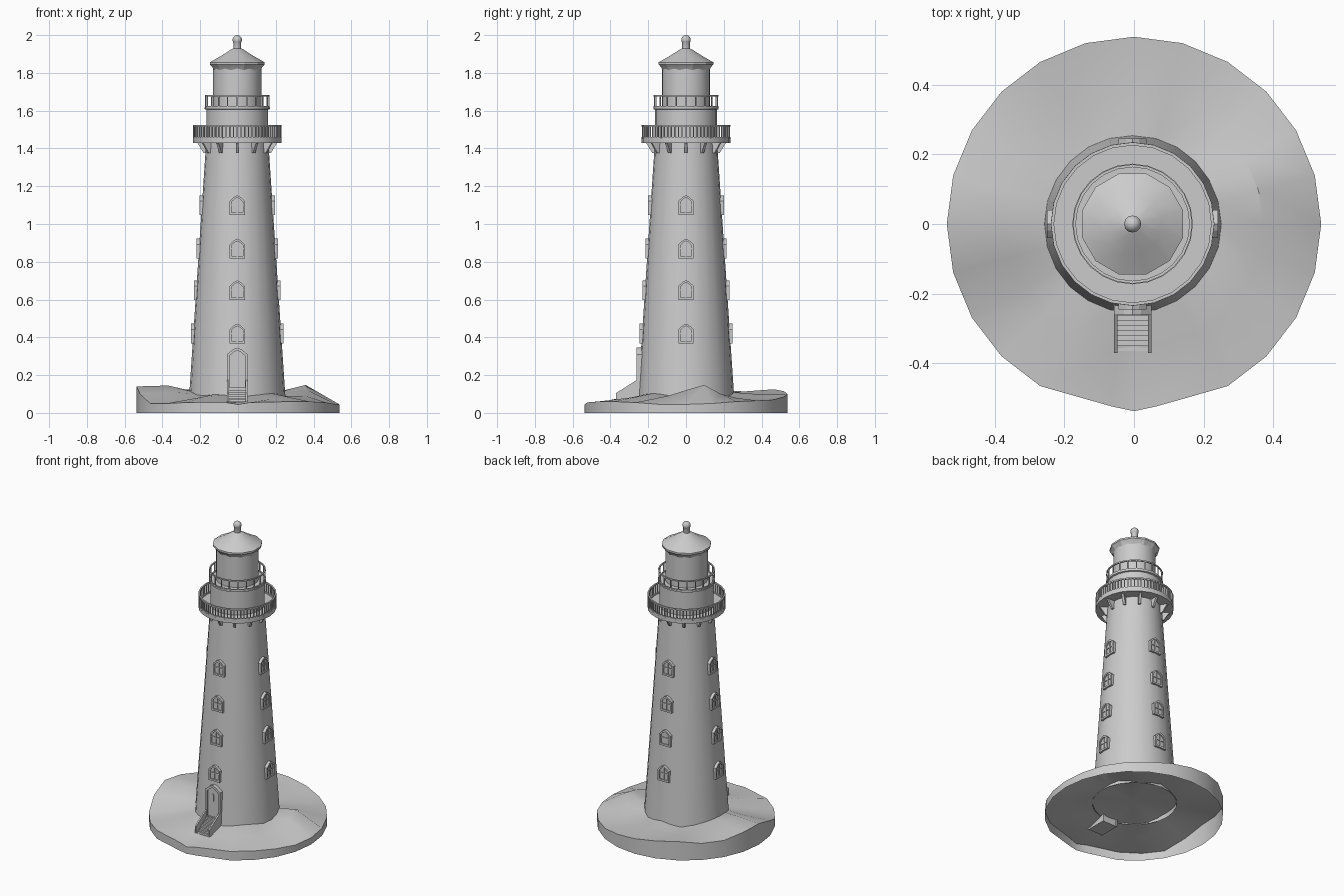
import bpy, bmesh
from math import sin, cos, pi, radians
from mathutils import Matrix, Vector

if "Cube" in bpy.data.objects:
    bpy.data.objects.remove(bpy.data.objects["Cube"])

CX = -0.004   # tower axis sits a hair off the island centre


def finish(name, bm, smooth=None, x=CX):
    bmesh.ops.recalc_face_normals(bm, faces=bm.faces)
    me = bpy.data.meshes.new(name)
    bm.to_mesh(me)
    bm.free()
    ob = bpy.data.objects.new(name, me)
    ob.location.x = x
    bpy.context.collection.objects.link(ob)
    if smooth:
        bpy.ops.object.select_all(action='DESELECT')
        ob.select_set(True)
        bpy.context.view_layer.objects.active = ob
        bpy.ops.object.shade_smooth_by_angle(angle=radians(smooth))
    return ob


def lathe(name, profile, n, smooth=35, turn=0.0, closed=False):
    """Revolve (radius, z) points; radius 0 collapses to a pole."""
    bm = bmesh.new()
    rings = []
    for r, z in profile:
        if r == 0:
            rings.append([bm.verts.new((0, 0, z))] * n)
        else:
            rings.append([bm.verts.new((r * cos(turn + 2 * pi * i / n),
                                        r * sin(turn + 2 * pi * i / n), z)) for i in range(n)])
    pairs = list(zip(rings, rings[1:]))
    if closed:
        pairs.append((rings[-1], rings[0]))
    for a, b in pairs:
        for i in range(n):
            j = (i + 1) % n
            bm.faces.new(list(dict.fromkeys((a[i], a[j], b[j], b[i]))))
    return finish(name, bm, smooth)


def box(bm, x0, x1, y0, y1, z0, z1, mat=Matrix()):
    m = mat @ Matrix.Translation(((x0 + x1) / 2, (y0 + y1) / 2, (z0 + z1) / 2)) \
        @ Matrix.Diagonal((x1 - x0, y1 - y0, z1 - z0, 1))
    bmesh.ops.create_cube(bm, size=1, matrix=m)


def prism(bm, pts, direction, mat=Matrix()):
    """Extrude a flat outline along a direction."""
    a = [bm.verts.new(mat @ Vector(p)) for p in pts]
    b = [bm.verts.new(mat @ (Vector(p) + Vector(direction))) for p in pts]
    bm.faces.new(a)
    bm.faces.new(b)
    for i in range(len(a)):
        j = (i + 1) % len(a)
        bm.faces.new((a[i], a[j], b[j], b[i]))


def gable(w, z0, zs, z1, y):
    """Opening outline with a blunt pointed head."""
    k = zs + (z1 - zs) * .7
    return [(-w, y, z0), (w, y, z0), (w, y, zs), (w * .45, y, k), (0, y, z1),
            (-w * .45, y, k), (-w, y, zs)]


def frame(bm, outer, inner, y_front, y_inner, y_back, mat):
    loops = [[bm.verts.new(mat @ Vector((p[0], y, p[2]))) for p in o]
             for o, y in ((outer, y_back), (outer, y_front), (inner, y_front), (inner, y_inner))]
    for a, b in zip(loops, loops[1:]):
        for i in range(len(a)):
            j = (i + 1) % len(a)
            bm.faces.new((a[i], a[j], b[j], b[i]))
    bm.faces.new(loops[-1])


def spin(i, n):
    return Matrix.Rotation(2 * pi * i / n, 4, 'Z')


def tower_r(z):
    return .254 - .067 * (z - .1)


# Rocky island: open-bottomed shell, heights every 15 degrees from +x
rim = [.045, .05, .06, .065, .07, .085, .10, .115, .125, .11, .11, .13,
       .14, .10, .05, .05, .055, .055, .045, .055, .06, .06, .055, .045]
mid = [.12, .148, .10, .08, .07, .085, .10, .09, .10, .11, .12, .135,
       .145, .11, .075, .065, .085, .06, .055, .06, .075, .085, .07, .09]
inn = [.09, .10, .11, .10, .09, .10, .11, .10, .09, .10, .11, .115,
       .115, .11, .10, .095, .10, .095, .09, .095, .10, .105, .10, .09]
bm = bmesh.new()
rings = []
for rad, hs in ((.537, None), (.537, rim), (.37, mid), (.24, inn)):
    ring = []
    for i in range(24):
        a = 2 * pi * i / 24
        p = Vector((rad * cos(a), rad * sin(a), hs[i] if hs else 0))
        if i in (17, 19):          # path edges in front of the stairs
            p.x = (-1 if i == 17 else 1) * (.065 if rad > .5 else .045)
            if rad > .5:           # keep these on the straight run to the tip
                p.y = -.523
        ring.append(bm.verts.new(p))
    rings.append(ring)
for a, b in zip(rings, rings[1:]):
    for i in range(24):
        j = (i + 1) % 24
        bm.faces.new((a[i], a[j], b[j], b[i]))
hub = bm.verts.new((0, 0, .10))
for i in range(24):
    bm.faces.new((rings[-1][i], rings[-1][(i + 1) % 24], hub))
finish("rock_island", bm, 30, x=0)

# Tower shaft, gallery decks, lantern room
lathe("tower_shaft", [(tower_r(.088), .088), (tower_r(1.43), 1.43)], 24)
lathe("main_gallery_deck", [(.15, 1.43), (.235, 1.43), (.235, 1.452), (.15, 1.452)], 24)
lathe("watch_room", [(.164, 1.45), (.164, 1.605), (.173, 1.608), (.173, 1.618), (.12, 1.618)], 24)
lathe("lantern_room", [(.128, 1.615), (.128, 1.825)], 24)

# Roof with ventilator ball
lathe("lantern_roof", [(.128, 1.815), (.137, 1.83), (.15, 1.845), (.15, 1.856), (.085, 1.892),
                       (.03, 1.926), (.02, 1.93)], 12, 20, turn=pi / 12)
lathe("roof_finial", [(.021, 1.915), (.02, 1.96)]
      + [(.025 * cos(a), 1.975 + .025 * sin(a)) for a in (-.5, -.2, .2, .6, 1.0, 1.3)] + [(0, 2.0)], 12, 50)


# Gallery railings
def railing(name, r, z0, z1, n, t, rails):
    for k, z in enumerate(rails):
        lathe(f"{name}_rail_{k}", [(r - t, z - t), (r + t, z - t), (r + t, z + t), (r - t, z + t)],
              24, closed=True)
    bm = bmesh.new()
    for i in range(n):
        box(bm, -t * .7, t * .7, -r - t * .7, -r + t * .7, z0, z1, spin(i, n))
    finish(name + "_balusters", bm)


railing("main_gallery", .23, 1.45, 1.52, 72, .0045, (1.52, 1.456))
railing("upper_gallery", .167, 1.615, 1.68, 20, .004, (1.68, 1.62))

# Brackets under the main gallery
bm = bmesh.new()
for i in range(12):
    prism(bm, [(-.007, -.155, 1.432), (-.007, -.215, 1.432), (-.007, -.205, 1.42),
               (-.007, -.178, 1.375), (-.007, -.155, 1.375)], (.014, 0, 0), spin(i, 12))
finish("gallery_brackets", bm)

# Windows: four columns of four
bm = bmesh.new()
bars = bmesh.new()
for side in range(4):
    m = spin(side, 4)
    for zc in (.42, .65, .87, 1.10):
        r = tower_r(zc)
        frame(bm, gable(.04, zc - .052, zc + .022, zc + .052, 0),
              gable(.03, zc - .04, zc + .017, zc + .04, 0), -r - .013, -r - .005, -r + .02, m)
        box(bars, -.003, .003, -r - .01, -r - .003, zc - .04, zc + .038, m)
        box(bars, -.03, .03, -r - .01, -r - .003, zc - .003, zc + .003, m)
finish("window_frames", bm)
finish("window_bars", bars)

# Door
bm = bmesh.new()
frame(bm, gable(.054, .11, .31, .346, 0), gable(.04, .135, .303, .33, 0), -.261, -.252, -.20, Matrix())
finish("door", bm)
bm = bmesh.new()
box(bm, -.004, .004, -.258, -.25, .24, .285)
finish("door_handle", bm)

# Entrance stairs with sloping side walls
bm = bmesh.new()
N = 8
for i in range(N):
    y0 = -.365 + i * .115 / N
    box(bm, -.046, .046, y0, -.23, .05 + i * .01, .06 + i * .01)
finish("stair_steps", bm)
bm = bmesh.new()
for x in (-.054, .044):
    prism(bm, [(x, -.37, .05), (x, -.37, .105), (x, -.255, .178), (x, -.225, .178), (x, -.225, .05)],
          (.01, 0, 0))
finish("stair_side_walls", bm)
